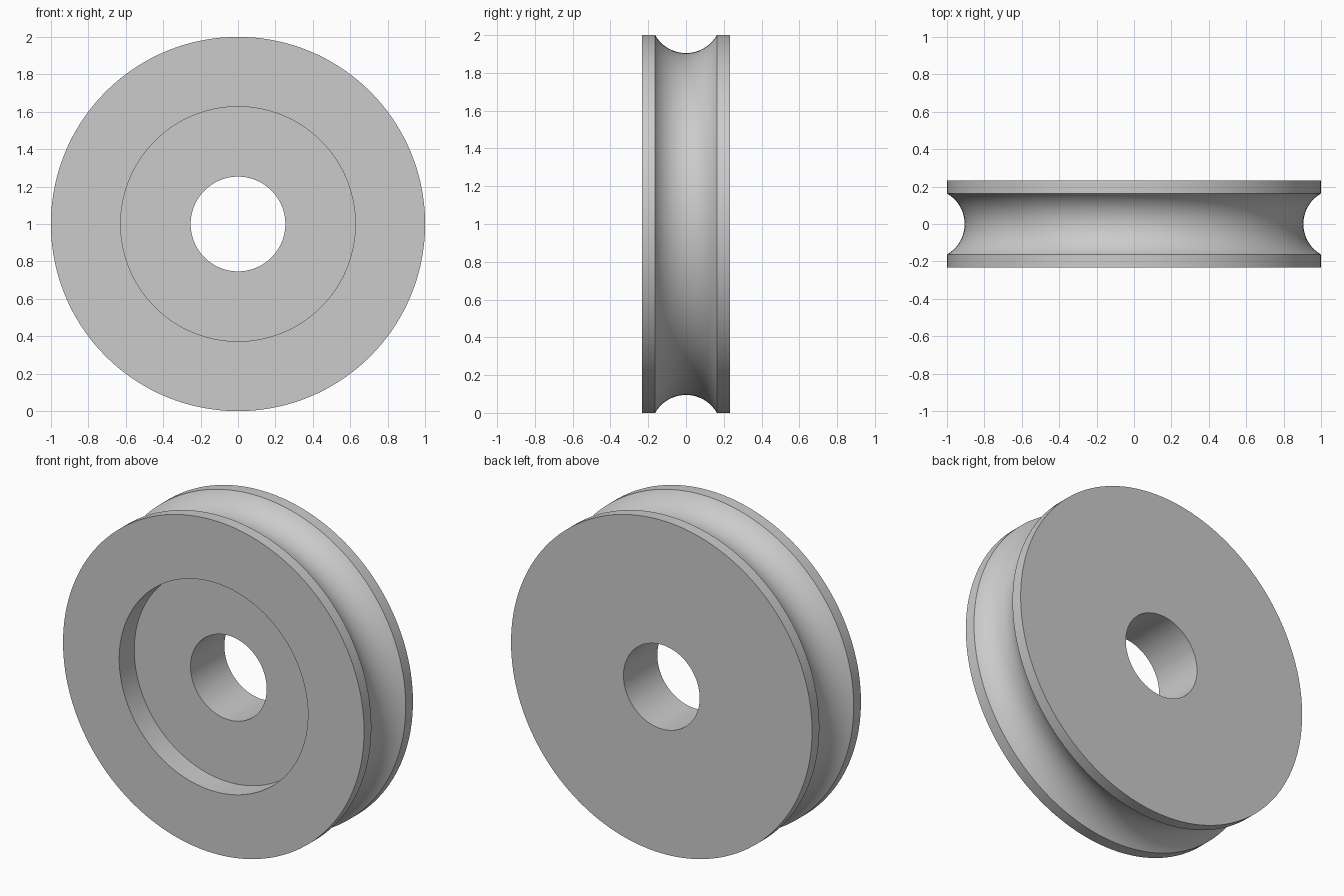
import bpy, bmesh, math
from mathutils import Vector

cube = bpy.data.objects.get("Cube")
if cube:
    bpy.data.objects.remove(cube, do_unlink=True)

SEGMENTS = 144
OUTER, BORE, RECESS = 1.0, 0.253, 0.627      # radii
HALF, RECESS_DEPTH = 0.232, 0.143            # along the axle
GROOVE_HALF, GROOVE_DEPTH = 0.163, 0.095

# Rope groove: a circular arc cut into the rim
arc_radius = (GROOVE_HALF ** 2 + GROOVE_DEPTH ** 2) / (2 * GROOVE_DEPTH)
arc_centre = OUTER - GROOVE_DEPTH + arc_radius
half_angle = math.asin(GROOVE_HALF / arc_radius)
STEPS = 24
groove = []
for i in range(STEPS + 1):
    a = half_angle * (2 * i / STEPS - 1)
    groove.append((arc_centre - arc_radius * math.cos(a), arc_radius * math.sin(a)))

# Closed cross-section as (radius, y): recessed front, grooved rim, flat back
floor_y = -HALF + RECESS_DEPTH
profile = ([(BORE, floor_y), (RECESS, floor_y), (RECESS, -HALF), (OUTER, -HALF)]
           + groove + [(OUTER, HALF), (BORE, HALF)])

# Revolve the cross-section about the axle
bm = bmesh.new()
verts = [bm.verts.new((r, y, 1)) for r, y in profile]
edges = [bm.edges.new((v, verts[(i + 1) % len(verts)])) for i, v in enumerate(verts)]
bmesh.ops.spin(bm, geom=verts + edges, cent=Vector((0, 0, 1)), axis=Vector((0, 1, 0)),
               angle=math.tau, steps=SEGMENTS, use_merge=True)
bmesh.ops.remove_doubles(bm, verts=bm.verts, dist=0.0001)
bmesh.ops.recalc_face_normals(bm, faces=bm.faces)
mesh = bpy.data.meshes.new("pulley_wheel")
bm.to_mesh(mesh)
bm.free()

# Plain grey finish
grey = bpy.data.materials.new("plain grey")
grey.use_nodes = True
colour = (0.6, 0.6, 0.6, 1)
grey.diffuse_color = colour
grey.node_tree.nodes["Principled BSDF"].inputs["Base Color"].default_value = colour
mesh.materials.append(grey)

wheel = bpy.data.objects.new("pulley_wheel", mesh)
bpy.context.collection.objects.link(wheel)
bpy.context.view_layer.objects.active = wheel
wheel.select_set(True)
bpy.ops.object.shade_smooth_by_angle(angle=math.radians(30))
